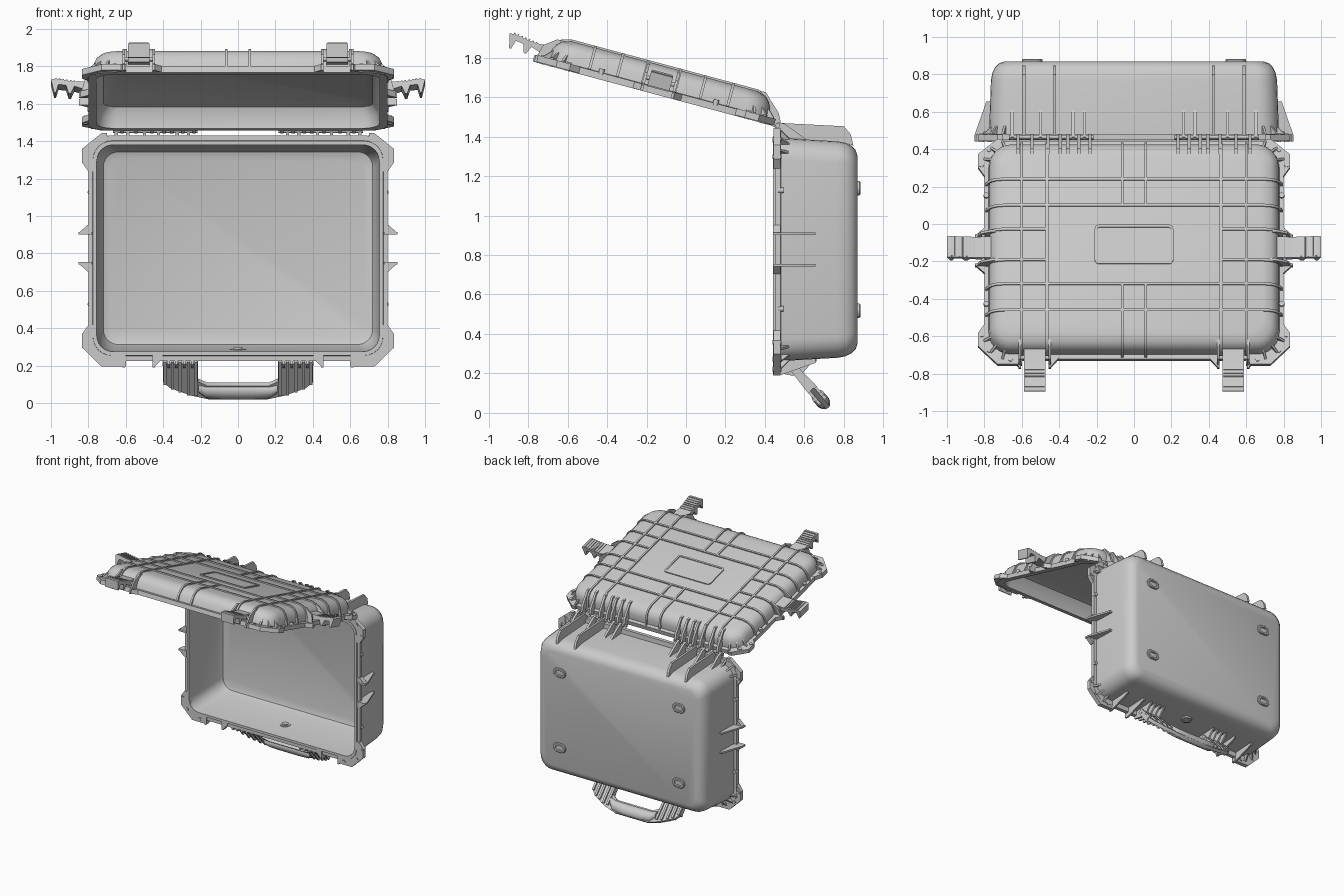
import bpy, bmesh, math
from mathutils import Matrix, Vector

if "Cube" in bpy.data.objects:
    bpy.data.objects.remove(bpy.data.objects["Cube"])

T = Matrix.Translation
def R(deg, axis): return Matrix.Rotation(math.radians(deg), 4, axis)

# Frames: rim plane is local z=0, depth of each shell grows along local +z
LID = T((0, .455, 1.45)) @ R(-15, 'X') @ T((0, -.625, 0))
BASE = T((0, .44, .8275)) @ R(-90, 'X')
XZ = R(90, 'X')                                   # profile (a,b) -> (x,z)
YZ = Matrix(((0, 0, 1, 0), (1, 0, 0, 0), (0, 1, 0, 0), (0, 0, 0, 1)))  # (a,b) -> (y,z)
parts = {}

def part(name):
    if name not in parts:
        parts[name] = bmesh.new()
    return parts[name]

def loft(name, rings, M):
    """Join rings of vertices, cap both ends."""
    bm = part(name)
    vs = [[bm.verts.new(M @ Vector(p)) for p in r] for r in rings]
    n = len(vs[0])
    for a, b in zip(vs, vs[1:]):
        for i in range(n):
            bm.faces.new((a[i], a[(i + 1) % n], b[(i + 1) % n], b[i]))
    bm.faces.new(vs[0][::-1])
    bm.faces.new(vs[-1])

def rounded(hx, hy, r, z, n=7):
    pts = []
    for k, (sx, sy) in enumerate(((1, 1), (-1, 1), (-1, -1), (1, -1))):
        for i in range(n):
            a = math.pi / 2 * (k + i / (n - 1))
            pts.append((sx * (hx - r) + r * math.cos(a), sy * (hy - r) + r * math.sin(a), z))
    return pts

def shell(name, rings, M):
    loft(name, [rounded(*r) for r in rings], M)

def prism(name, pts, w, M):
    """Polygon extruded by w, centred on the local plane."""
    loft(name, [[(a, b, z) for a, b in pts] for z in (-w / 2, w / 2)], M)

def rod(name, r, length, M, n=16):
    prism(name, [(r * math.cos(2 * math.pi * i / n), r * math.sin(2 * math.pi * i / n)) for i in range(n)], length, M)

def strip(name, path, w, t, M):
    """Raised rib: a path in the profile plane, half height t, width w."""
    up, dn = [], []
    for i, p in enumerate(path):
        a, b = Vector(path[max(i - 1, 0)]), Vector(path[min(i + 1, len(path) - 1)])
        d = (b - a).normalized()
        nrm = Vector((-d.y, d.x)) * t
        up.append(Vector(p) + nrm)
        dn.append(Vector(p) - nrm)
    prism(name, [tuple(v) for v in up + dn[::-1]], w, M)

# Base tray: inner floor -> rim -> flange -> outer back
shell("base_tray", [(.69, .48, .07, .408), (.72, .515, .08, .395), (.74, .53, .09, .35),
    (.757, .553, .09, 0), (.775, .573, .1, 0), (.777, .575, .1, .01), (.80, .603, .12, .01),
    (.80, .603, .12, .04), (.775, .565, .11, .042), (.765, .548, .11, .33), (.757, .54, .1, .37),
    (.742, .525, .1, .40), (.72, .503, .09, .42), (.69, .473, .07, .43)], BASE)

# Lid shell
shell("lid_shell", [(.68, .48, .07, .125), (.72, .525, .08, .11), (.752, .55, .1, .06),
    (.757, .555, .1, 0), (.80, .603, .12, 0), (.80, .603, .12, .035), (.777, .577, .12, .037),
    (.772, .572, .12, .085), (.758, .556, .11, .115), (.735, .533, .1, .136),
    (.69, .488, .08, .15)], LID)

# Lid ribs, both ways across the dome
def side(e): return [(e + .017, .036), (e + .001, .088), (e - .014, .118), (e - .038, .140), (e - .08, .152)]
def full(e): return [(-a, b) for a, b in side(e)] + side(e)[::-1]
for y in (-.362, -.217, .217, .362):
    strip("lid_ribs", full(.772), .014, .007, LID @ T((0, y, 0)) @ XZ)
for s in (-1, 1):
    for x in (.465, .60):
        strip("lid_ribs", full(.572), .014, .007, LID @ T((s * x, 0, 0)) @ YZ)
    for turn in (0, 180):
        F = LID @ R(turn, 'Z')
        strip("lid_ribs", side(.772) + [(.465, .152)], .014, .007, F @ T((0, s * .085, 0)) @ XZ)
        strip("lid_ribs", side(.572) + [(.217, .152)], .014, .007, F @ T((s * .062, 0, 0)) @ YZ)

# Raised frame of the blank plate on the lid
shell("lid_plate_frame", [(.21, .108, .022, .145), (.21, .108, .022, .158), (.196, .094, .012, .158),
    (.196, .094, .012, .152)], LID)

# Latches, open, with their cheeks; guard fins on lid and base
LATCH = [(-.01, .05), (-.01, .10), (.08, .095), (.14, .10), (.205, .112), (.23, .106), (.225, .085),
    (.213, .035), (.203, .035), (.19, .08), (.15, .075), (.135, .03), (.123, .03), (.105, .07), (.06, .055)]
def sites(M, ysign, dx, dy):
    return [M @ T((dx, 0, 0)), M @ R(180, 'Z') @ T((dx, 0, 0))] + \
           [M @ R(90 * ysign, 'Z') @ T((dy, s * .53, 0)) for s in (-1, 1)]
for F in sites(LID, -1, .77, .57):
    prism("latches", LATCH, .115, F @ XZ)
    for i in range(7):
        d = .085 + i * .02
        strip("latch_grips", [(d - .004, .093 + (d - .08) * .14), (d + .004, .094 + (d - .08) * .14)],
              .105, .006, F @ XZ)
    rod("latch_pins", .011, .17, F @ T((.035, 0, .072)) @ XZ)
    for s in (-1, 1):
        C = F @ T((0, s * .08, 0))
        prism("latch_cheeks", [(-.05, .142), (-.01, .14), (.05, .095), (.065, .04), (.08, .03), (.08, 0),
              (0, 0), (-.004, .09)], .014, C @ XZ)
        prism("lid_flange_tips", [(0, 0), (.08, 0), (.03, s * .045), (0, s * .045)], .034, C @ T((0, 0, .018)))
for F in sites(BASE, 1, .775, .56):
    for s in (-1, 1):
        C = F @ T((0, s * .08, 0))
        prism("base_guard_fins", [(.005, 0), (.078, 0), (.078, .035), (.03, .17), (.015, .215), (-.012, .215)],
              .014, C @ XZ)
        prism("base_flange_tips", [(.005, 0), (.078, 0), (.03, s * .045), (.005, s * .045)], .036,
              C @ T((0, 0, .02)))

# Corner tabs with bosses and small gussets
for name, M, front in (("lid", LID, -1), ("base", BASE, 1)):
    for sx in (-1, 1):
        for sy in (-1, 1):
            x0, ym = (.60, .632) if sy == front else (.70, .615)
            tab = [(x0, .575), (x0, ym), (.73, ym), (.835, .53), (.835, .46), (.80, .41), (.77, .41), (.735, .545)]
            prism(name + "_corner_tabs", [(sx * a, sy * b) for a, b in tab], .034, M @ T((0, 0, .021)))
            for a, b in ((.66, .605), (.775, .555), (.815, .47)):
                if a > x0 + .01 and (sy == front or a > .7):
                    rod(name + "_corner_bosses", .012, .046, M @ T((sx * a, sy * b, .022)))
            ang = math.degrees(math.atan2(sy, sx))
            for da in (-28, 0, 28):
                G = M @ T((sx * .66, sy * .46, 0)) @ R(ang + da, 'Z')
                prism(name + "_corner_gussets", [(.105, .03), (.15, .03), (.15, .042), (.105, .085)], .012, G @ XZ)
    # small nubs along the side flanges
    for sx in (-1, 1):
        for y in (-.3, .3):
            rod(name + "_flange_nubs", .014, .03, M @ T((sx * .79, y, .04)))

# Hinges: long fins and knuckles on the base, lugs on the lid, pin through both
for s in (-1, 1):
    for x in (.425, .59):
        prism("hinge_fins", [(.465, 1.39), (.453, 1.46), (.49, 1.468), (.80, 1.452), (.835, 1.41), (.848, 1.355),
              (.80, 1.368)], .018, T((s * x, 0, 0)) @ YZ)
    for x in (.265, .325, .50, .65):
        prism("hinge_knuckles", [(.465, 1.39), (.448, 1.455), (.465, 1.472), (.50, 1.465), (.62, 1.378),
              (.55, 1.38)], .018, T((s * x, 0, 0)) @ YZ)
    for x in (.235, .295, .355, .395, .46, .545, .62):
        prism("lid_hinge_lugs", [(.50, .154), (.53, .156), (.622, .07), (.645, .025), (.632, -.008), (.60, 0),
              (.572, .06), (.54, .125)], .018, LID @ T((s * x, 0, 0)) @ YZ)
    rod("hinge_pins", .012, .45, T((s * .442, .465, 1.456)) @ YZ)

# Carry handle hanging at a slant below the base
H = T((0, .56, .21)) @ R(-49, 'X')
half = [(.40, -.01), (.40, .12), (.365, .16), (.25, .215), (.15, .243)]
inner = [(.215, -.01), (.215, .115), (.165, .145)]
prism("handle_web", half + [(-a, b) for a, b in half[::-1]] + [(-a, b) for a, b in inner] + inner[::-1], .026, H)
prof = [(.21, .165, .025), (.17, .192, .042), (.08, .198, .047), (-.08, .198, .047), (-.17, .192, .042), (-.21, .165, .025)]
loft("handle_grip", [[(x, t + r * math.cos(k * math.pi / 7), .036 * math.sin(k * math.pi / 7)) for k in range(14)]
     for x, t, r in prof], H)
for s in (-1, 1):
    for x, t in ((.225, .205), (.265, .20), (.31, .18), (.35, .16), (.39, .125)):
        prism("handle_ribs", [(-.025, -.02), (t, -.028), (t, .028), (-.025, .02)], .017, H @ T((s * x, 0, 0)) @ YZ)
    for x in (.245, .287, .33, .37):
        prism("handle_lugs", [(.46, .275), (.455, .205), (.54, .188), (.585, .195), (.66, .28), (.55, .28)],
              .014, T((s * x, 0, 0)) @ YZ)
    rod("handle_pins", .013, .19, T((s * .308, .56, .21)) @ YZ)

# Oval feet on the back and the pressure valve underneath
for sx in (-1, 1):
    for sy in (-1, 1):
        shell("feet", [(.055, .037, .036, .42), (.055, .037, .036, .438), (.05, .032, .031, .443), (.036, .02, .019, .443),
              (.034, .018, .017, .433)], BASE @ T((sx * .545, sy * .31, 0)))
rod("valve", .042, .03, T((0, .62, .275)), 24)
rod("valve_cap", .025, .044, T((0, .62, .275)), 24)

# Turn every collected part into an object
for name, bm in parts.items():
    bmesh.ops.recalc_face_normals(bm, faces=bm.faces[:])
    me = bpy.data.meshes.new(name)
    bm.to_mesh(me)
    bm.free()
    ob = bpy.data.objects.new(name, me)
    bpy.context.collection.objects.link(ob)
    ob.select_set(True)
    bpy.context.view_layer.objects.active = ob
bpy.ops.object.shade_smooth_by_angle(angle=math.radians(32))
